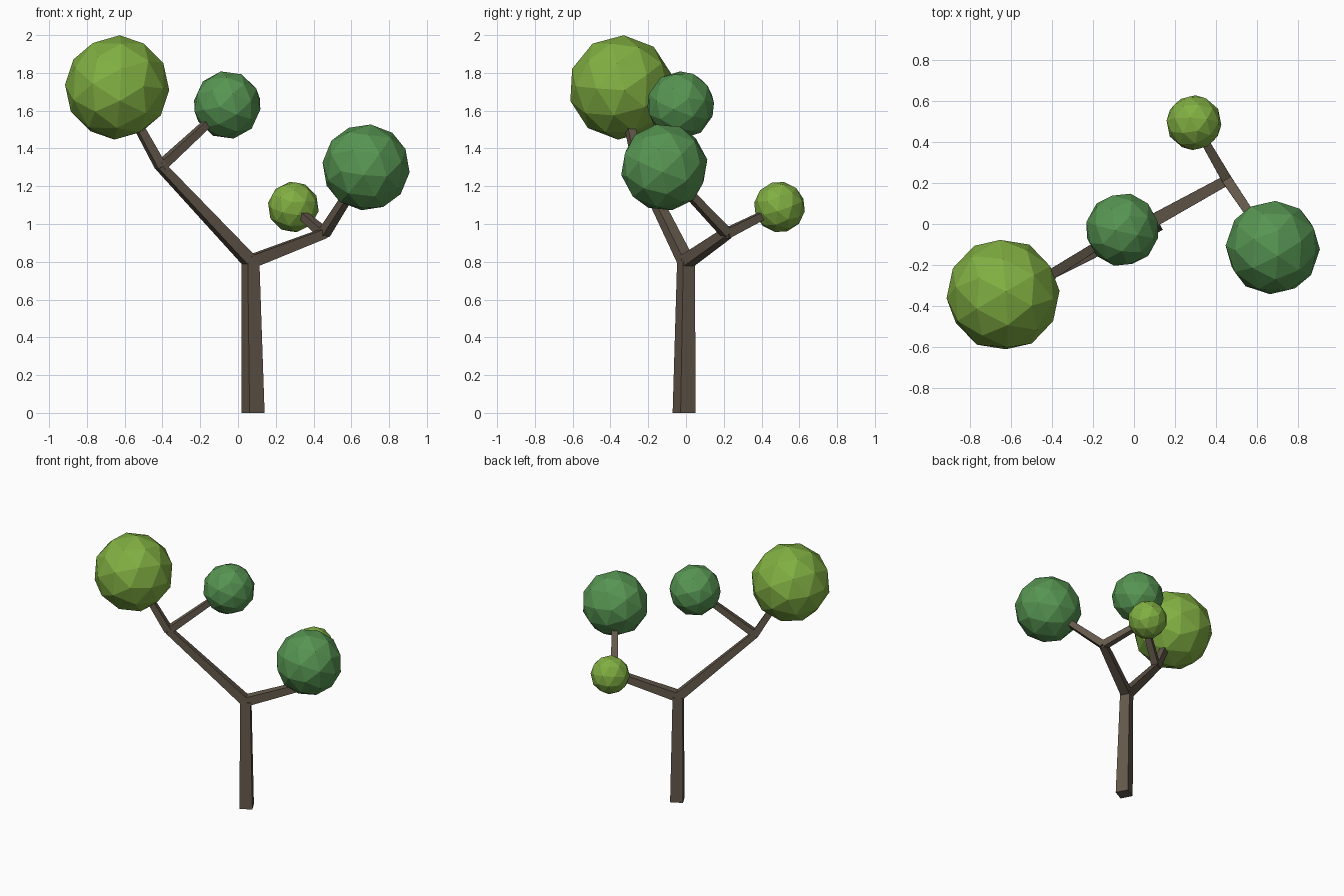
import bpy, bmesh, math
from mathutils import Vector, Euler

if "Cube" in bpy.data.objects:
    bpy.data.objects.remove(bpy.data.objects["Cube"])


def material(name, rgb):
    m = bpy.data.materials.new(name)
    m.diffuse_color = (*rgb, 1)
    m.use_nodes = True
    m.node_tree.nodes["Principled BSDF"].inputs["Base Color"].default_value = m.diffuse_color
    return m


BARK = material("bark", (0.125, 0.098, 0.07))
LIME = material("lime_leaf", (0.22, 0.43, 0.055))
GREEN = material("green_leaf", (0.095, 0.30, 0.085))


def finish(bm, name, mat):
    bmesh.ops.recalc_face_normals(bm, faces=bm.faces)
    me = bpy.data.meshes.new(name)
    bm.to_mesh(me)
    bm.free()
    me.materials.append(mat)
    bpy.context.collection.objects.link(bpy.data.objects.new(name, me))


def limb(name, a, b, wa, wb, side=None):
    """Tapered square beam from a to b; side is the direction of one face."""
    a, b = Vector(a), Vector(b)
    d = (b - a).normalized()
    u = Vector(side) if side else d.cross(Vector((0, 0, 1)))
    u = (u - d * u.dot(d)).normalized()
    if name == "trunk":
        d = Vector((0, 0, 1))  # keeps the foot flat on the ground
    v = d.cross(u)
    bm = bmesh.new()
    rings = []
    for p, w in ((a, wa / 2), (b, wb / 2)):
        rings.append([bm.verts.new(p + u * i * w + v * j * w)
                      for i, j in ((-1, -1), (1, -1), (1, 1), (-1, 1))])
    for r in rings:
        bm.faces.new(r)
    for k in range(4):
        n = (k + 1) % 4
        bm.faces.new((rings[0][k], rings[0][n], rings[1][n], rings[1][k]))
    finish(bm, name, BARK)


def leaf_ball(name, centre, radius, mat, turn):
    bm = bmesh.new()
    bmesh.ops.create_icosphere(bm, subdivisions=2, radius=radius)
    bmesh.ops.rotate(bm, verts=bm.verts, cent=(0, 0, 0), matrix=Euler(turn).to_matrix())
    bmesh.ops.translate(bm, verts=bm.verts, vec=centre)
    finish(bm, name, mat)


# Joints and foliage centres
crotch = (0.065, 0.0, 0.80)
left_fork = (-0.41, -0.25, 1.305)
right_fork = (0.455, 0.215, 0.95)
balls = [
    ("large_foliage", (-0.64, -0.345, 1.723), 0.277, LIME, (0.3, 0.5, 0.2), left_fork),
    ("upper_foliage", (-0.057, -0.028, 1.63), 0.181, GREEN, (0.9, 0.1, 0.6), left_fork),
    ("right_foliage", (0.678, -0.115, 1.30), 0.232, GREEN, (0.4, 1.1, 0.3), right_fork),
    ("small_foliage", (0.293, 0.495, 1.09), 0.136, LIME, (1.3, 0.7, 0.9), right_fork),
]

# Trunk and main branches
ang = math.radians(28)
limb("trunk", (0.08, -0.01, 0), (0.066, 0, 0.80), 0.09, 0.07,
     (math.cos(ang), math.sin(ang), 0))
limb("left_branch", crotch, left_fork, 0.065, 0.046)
limb("right_branch", crotch, right_fork, 0.065, 0.05)

# Twigs ending inside the foliage balls
for name, centre, radius, mat, turn, fork in balls:
    limb(name.replace("foliage", "twig"), fork, centre, 0.05, 0.036)
    leaf_ball(name, centre, radius, mat, turn)
